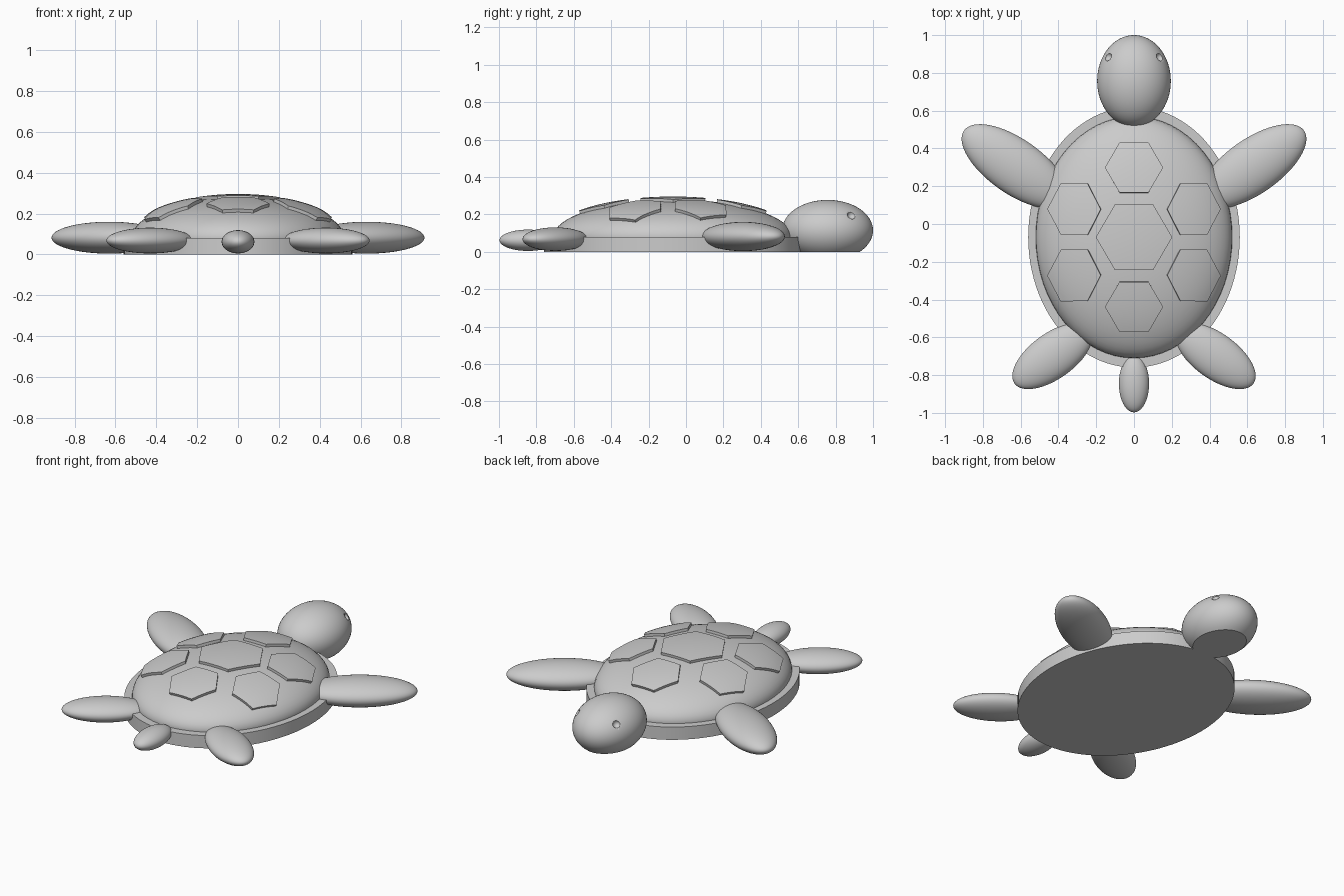
import bpy, bmesh
from math import radians, sin, cos, pi, sqrt
from mathutils import Matrix, Vector

if "Cube" in bpy.data.objects:
    bpy.data.objects.remove(bpy.data.objects["Cube"])

grey = bpy.data.materials.new("plain_grey")
grey.use_nodes = True
grey.diffuse_color = (0.6, 0.6, 0.6, 1)
grey.node_tree.nodes["Principled BSDF"].inputs["Base Color"].default_value = grey.diffuse_color

MID_Y = -0.07                               # middle of the shell
DOME_C = Vector((0, MID_Y, 0.08))
DOME_R = Vector((0.52, 0.64, 0.2))


def finish(name, bm):
    """Turn a bmesh into a smooth object with sharp edges kept."""
    bmesh.ops.recalc_face_normals(bm, faces=bm.faces)
    mesh = bpy.data.meshes.new(name)
    bm.to_mesh(mesh)
    bm.free()
    mesh.materials.append(grey)
    obj = bpy.data.objects.new(name, mesh)
    bpy.context.collection.objects.link(obj)
    bpy.ops.object.select_all(action="DESELECT")
    obj.select_set(True)
    bpy.context.view_layer.objects.active = obj
    bpy.ops.object.shade_smooth_by_angle(angle=radians(35))
    return obj


def ellipsoid(name, centre, radii, turn=0, floor=None):
    """Ellipsoid turned about z, optionally cut flat at a floor height."""
    bm = bmesh.new()
    bmesh.ops.create_uvsphere(bm, u_segments=64, v_segments=32, radius=1)
    place = Matrix.Translation(centre) @ Matrix.Rotation(radians(turn), 4, "Z")
    bm.transform(place @ Matrix.Diagonal((*radii, 1)))
    if floor is not None:
        parts = bm.verts[:] + bm.edges[:] + bm.faces[:]
        bmesh.ops.bisect_plane(bm, geom=parts, plane_co=(0, 0, floor),
                               plane_no=(0, 0, 1), clear_inner=True)
        bmesh.ops.holes_fill(bm, edges=[e for e in bm.edges if e.is_boundary])
    return finish(name, bm)


def on_dome(x, y, lift):
    """Point above the dome at (x, y), lifted along the surface normal."""
    u, v = x / DOME_R.x, (y - MID_Y) / DOME_R.y
    w = sqrt(max(0.0, 1 - u * u - v * v))
    point = Vector((x, y, DOME_C.z + DOME_R.z * w))
    normal = Vector((u / DOME_R.x, v / DOME_R.y, w / DOME_R.z)).normalized()
    return point + normal * lift


def scute(name, x, y, half_x, half_y, rings=6):
    """Raised hexagonal plate that follows the dome."""
    bm = bmesh.new()
    corners = [Vector((half_x * cos(k * pi / 3),
                       half_y * sin(k * pi / 3) / sin(pi / 3))) for k in range(6)]
    centre = bm.verts.new(on_dome(x, y, 0.016))
    last = None
    for r in range(1, rings + 1):
        ring = []
        for k in range(6):
            for s in range(rings):
                p = corners[k].lerp(corners[(k + 1) % 6], s / rings) * (r / rings)
                ring.append(bm.verts.new(on_dome(x + p.x, y + p.y, 0.016)))
        for i in range(len(ring)):
            a, b = ring[i - 1], ring[i]
            if last:
                bm.faces.new((last[i - 1], a, b, last[i]))
            else:
                bm.faces.new((centre, a, b))
        last = ring
    # walls down into the shell
    foot = []
    for k in range(6):
        for s in range(rings):
            p = corners[k].lerp(corners[(k + 1) % 6], s / rings)
            foot.append(bm.verts.new(on_dome(x + p.x, y + p.y, -0.01)))
    for i in range(len(foot)):
        bm.faces.new((last[i - 1], foot[i - 1], foot[i], last[i]))
    bm.faces.new(foot)
    return finish(name, bm)


# Shell: flat oval rim and domed top
bm = bmesh.new()
bmesh.ops.create_cone(bm, cap_ends=True, segments=96, radius1=1, radius2=1, depth=1)
bm.transform(Matrix.Translation((0, MID_Y, 0.04)) @ Matrix.Diagonal((0.56, 0.69, 0.08, 1)))
finish("shell_rim", bm)
ellipsoid("shell_dome", DOME_C, DOME_R, floor=0.07)

# Hexagonal plates on the shell
scute("centre_scute", 0, MID_Y, 0.2, 0.172)
scute("head_end_scute", 0, 0.295, 0.152, 0.13)
scute("tail_end_scute", 0, -0.435, 0.152, 0.13)

# Paired parts
for side, word in ((1, "left"), (-1, "right")):
    scute(word + "_upper_scute", side * 0.312, 0.077, 0.138, 0.135)
    scute(word + "_lower_scute", side * 0.312, -0.27, 0.138, 0.135)
    ellipsoid(word + "_large_flipper", (side * 0.63, 0.305, 0.082),
              (0.33, 0.145, 0.078), side * 35)
    ellipsoid(word + "_small_flipper", (side * 0.43, -0.698, 0.068),
              (0.25, 0.12, 0.063), side * -36)

# Tail and flat-bottomed head
ellipsoid("tail", (0, -0.845, 0.062), (0.08, 0.152, 0.057))
head = ellipsoid("head", (0, 0.757, 0.115), (0.195, 0.243, 0.163), floor=0)

# Eye sockets hollowed out of the head
for side, word in ((1, "left"), (-1, "right")):
    cutter = ellipsoid(word + "_eye_cutter", (side * 0.14, 0.886, 0.198), (0.023,) * 3)
    cutter.hide_render = True
    cutter.hide_set(True)
    cut = head.modifiers.new(word + "_eye", "BOOLEAN")
    cut.operation = "DIFFERENCE"
    cut.solver = "EXACT"
    cut.object = cutter
